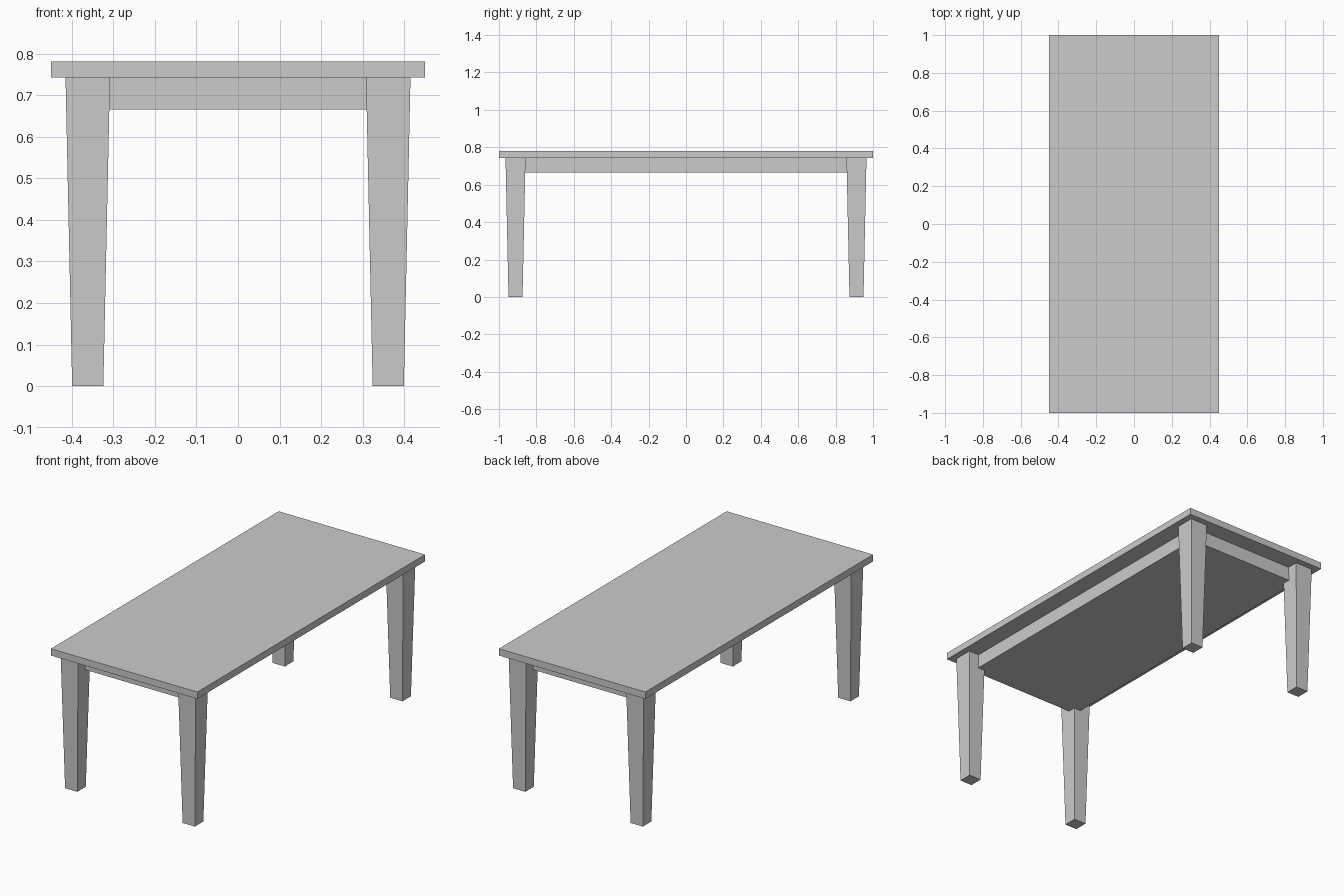
import bpy
import bmesh

if "Cube" in bpy.data.objects:
    bpy.data.objects.remove(bpy.data.objects["Cube"])

TOP_Z, UNDER_Z, APRON_Z = 0.781, 0.743, 0.665


def tapered_box(name, x, y, z0, z1, bottom, top):
    """Box from z0 to z1 with separate (width, depth) at bottom and top."""
    bm = bmesh.new()
    bmesh.ops.create_cube(bm, size=1)
    for v in bm.verts:
        w, d = top if v.co.z > 0 else bottom
        v.co = (v.co.x * w, v.co.y * d, z1 if v.co.z > 0 else z0)
    mesh = bpy.data.meshes.new(name)
    bm.to_mesh(mesh)
    bm.free()
    obj = bpy.data.objects.new(name, mesh)
    obj.location = (x, y, 0)
    bpy.context.collection.objects.link(obj)
    return obj


# Table top
tapered_box("table_top", 0, 0, UNDER_Z, TOP_Z, (0.9, 2.0), (0.9, 2.0))

# Solid apron under the top, set in from the outer leg faces
tapered_box("apron", 0, 0, APRON_Z, UNDER_Z, (0.704, 1.806), (0.704, 1.806))

# Four legs tapering towards the floor
for side, sx in (("left", -1), ("right", 1)):
    for end, sy in (("front", -1), ("back", 1)):
        tapered_box(f"{end}_{side}_leg", sx * 0.3615, sy * 0.9115, 0, UNDER_Z,
                    (0.075, 0.075), (0.107, 0.107))
